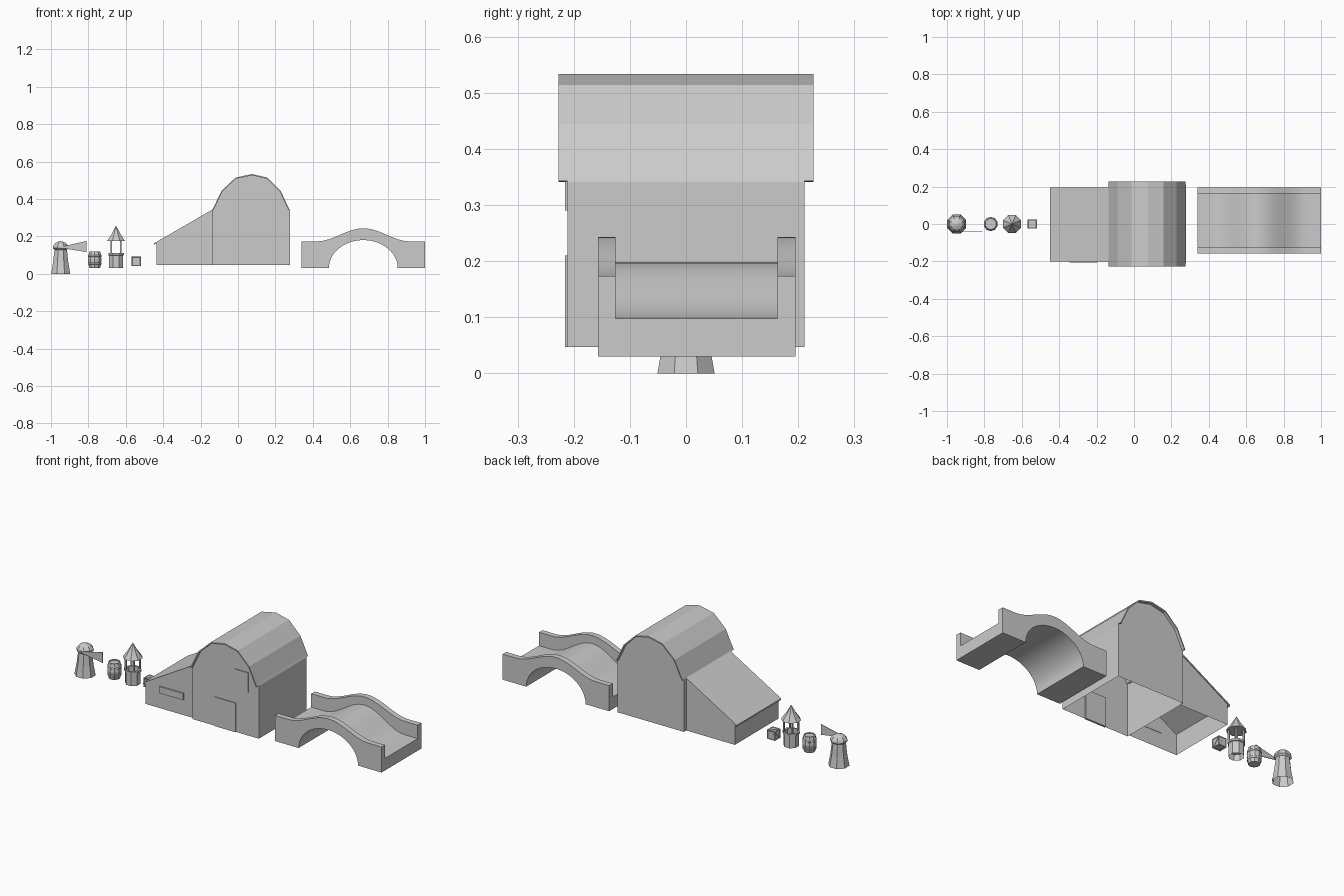
import bpy, bmesh, math
from mathutils import Matrix

if "Cube" in bpy.data.objects:
    bpy.data.objects.remove(bpy.data.objects["Cube"])


def finish(name, bm, smooth=False):
    bmesh.ops.recalc_face_normals(bm, faces=bm.faces)
    me = bpy.data.meshes.new(name)
    bm.to_mesh(me)
    bm.free()
    ob = bpy.data.objects.new(name, me)
    bpy.context.collection.objects.link(ob)
    if smooth:
        bpy.ops.object.select_all(action='DESELECT')
        ob.select_set(True)
        bpy.context.view_layer.objects.active = ob
        bpy.ops.object.shade_smooth_by_angle(angle=math.radians(35))
    return ob


def prism(name, pts, y0, y1, open_last=False, smooth=False):
    """Extrude an x-z profile along y; open_last leaves off the closing side."""
    bm = bmesh.new()
    a = [bm.verts.new((x, y0, z)) for x, z in pts]
    b = [bm.verts.new((x, y1, z)) for x, z in pts]
    bm.faces.new(a)
    bm.faces.new(b[::-1])
    n = len(pts)
    for i in range(n - 1 if open_last else n):
        j = (i + 1) % n
        bm.faces.new((a[i], b[i], b[j], a[j]))
    return finish(name, bm, smooth)


def lathe(name, x, profile, n=8, bottom=True):
    """Spin (radius, z) points round a vertical axis at x, y = 0."""
    bm = bmesh.new()
    rings = []
    for r, z in profile:
        rings.append([bm.verts.new((x + r * math.cos((i + .5) * math.tau / n),
                                    r * math.sin((i + .5) * math.tau / n), z)) for i in range(n)])
    for p, q in zip(rings, rings[1:]):
        for i in range(n):
            j = (i + 1) % n
            bm.faces.new((p[i], p[j], q[j], q[i]))
    bm.faces.new(rings[-1])
    if bottom:
        bm.faces.new(rings[0])
    return finish(name, bm)


def box(name, x0, x1, y0, y1, z0, z1):
    return prism(name, [(x0, z0), (x1, z0), (x1, z1), (x0, z1)], y0, y1)


# windmill: tapered tower, domed cap, hub and one sail
MX = -0.948
lathe("mill_tower", MX, [(.055, 0), (.044, .06), (.036, .13)], bottom=False)
lathe("mill_cap", MX, [(.036, .128), (.046, .137), (.044, .148), (.031, .164), (.012, .172), (.002, .174)])
box("mill_hub", MX - .006, MX + .006, -.044, -.028, .135, .147)
prism("mill_sail", [(MX, .138), (-.81, .116), (-.81, .175), (MX, .144)], -.042, -.039)

# barrel with raised bands
lathe("barrel", -.766, [(.03, .03), (.034, .046), (.037, .049), (.038, .058), (.036, .06), (.038, .075),
                        (.036, .09), (.038, .092), (.037, .101), (.034, .104), (.03, .12),
                        (.026, .12), (.026, .115)], 10)

# well: stone ring, posts, pointed roof
WX = -.652
lathe("well_wall", WX, [(.04, .03), (.04, .098), (.045, .1), (.045, .111), (.034, .111), (.034, .06)], bottom=False)
for s in (-1, 1):
    for t in (-1, 1):
        px, py = WX + s * .026, t * .026
        box("well_post", px - .004, px + .004, py - .004, py + .004, .108, .182)
lathe("well_roof", WX, [(.052, .175), (.024, .215), (.001, .256)])

# crate: framed cube with a diagonal brace on each face
C = Matrix.Translation((-.544, 0, .066))
bm = bmesh.new()
bmesh.ops.create_cube(bm, size=.05)
bmesh.ops.inset_individual(bm, faces=bm.faces[:], thickness=.006, depth=-.003)
bm.transform(C)
finish("crate", bm)
for axis in 'XYZ':
    bm = bmesh.new()
    bmesh.ops.create_cube(bm, size=1)
    dims = {'X': (.049, .052, .006), 'Y': (.052, .049, .006), 'Z': (.052, .006, .049)}[axis]
    bm.transform(C @ Matrix.Rotation(math.pi / 4, 4, axis) @ Matrix.Diagonal((*dims, 1)))
    finish("crate_brace", bm)

# barn: open-bottomed body under a thin faceted arched roof
arch = [(.275, .343), (.228, .444), (.157, .514), (.075, .533), (-.013, .514), (-.088, .444), (-.137, .342)]
inner = [(.07 + (x - .07) * .97, .3 + (z - .3) * .97) for x, z in arch]
prism("barn_body", [(.277, .047)] + [(.277, .341)] + inner[1:-1] + [(-.135, .341), (-.135, .047)],
      -.211, .211, open_last=True)
prism("barn_roof", arch + inner[::-1], -.227, .227)
box("barn_door", .005, .135, -.216, -.205, .047, .21)
box("loft_window", .13, .213, -.216, -.205, .29, .4)

# lean-to shed on the left side
prism("shed_body", [(-.137, .047), (-.137, .338), (-.436, .163), (-.436, .047)], -.198, .19, open_last=True)
prism("shed_roof", [(-.134, .337), (-.134, .345), (-.45, .162), (-.45, .154)], -.2, .194)
box("shed_window", -.345, -.197, -.206, -.196, .134, .171)

# arched bridge: deck between two parapets, all sharing the arched underside
BX, N = .67, 24


def hump(base, rise):
    pts = [(1.0, base)]
    for i in range(N + 1):
        t = 1 - 2 * i / N
        pts.append((BX + .25 * t, base + rise * (.5 + .5 * math.cos(math.pi * t))))
    return pts + [(.34, base)]


under = [(.34, .03)] + [(BX - .184 * math.cos(math.pi * i / N), .03 + .15 * math.sin(math.pi * i / N))
                        for i in range(N + 1)] + [(1.0, .03)]
prism("bridge_deck", hump(.098, .1) + under, -.126, .163, smooth=True)
for y0, y1 in ((-.157, -.126), (.163, .195)):
    prism("bridge_parapet", hump(.173, .07) + under, y0, y1, smooth=True)
